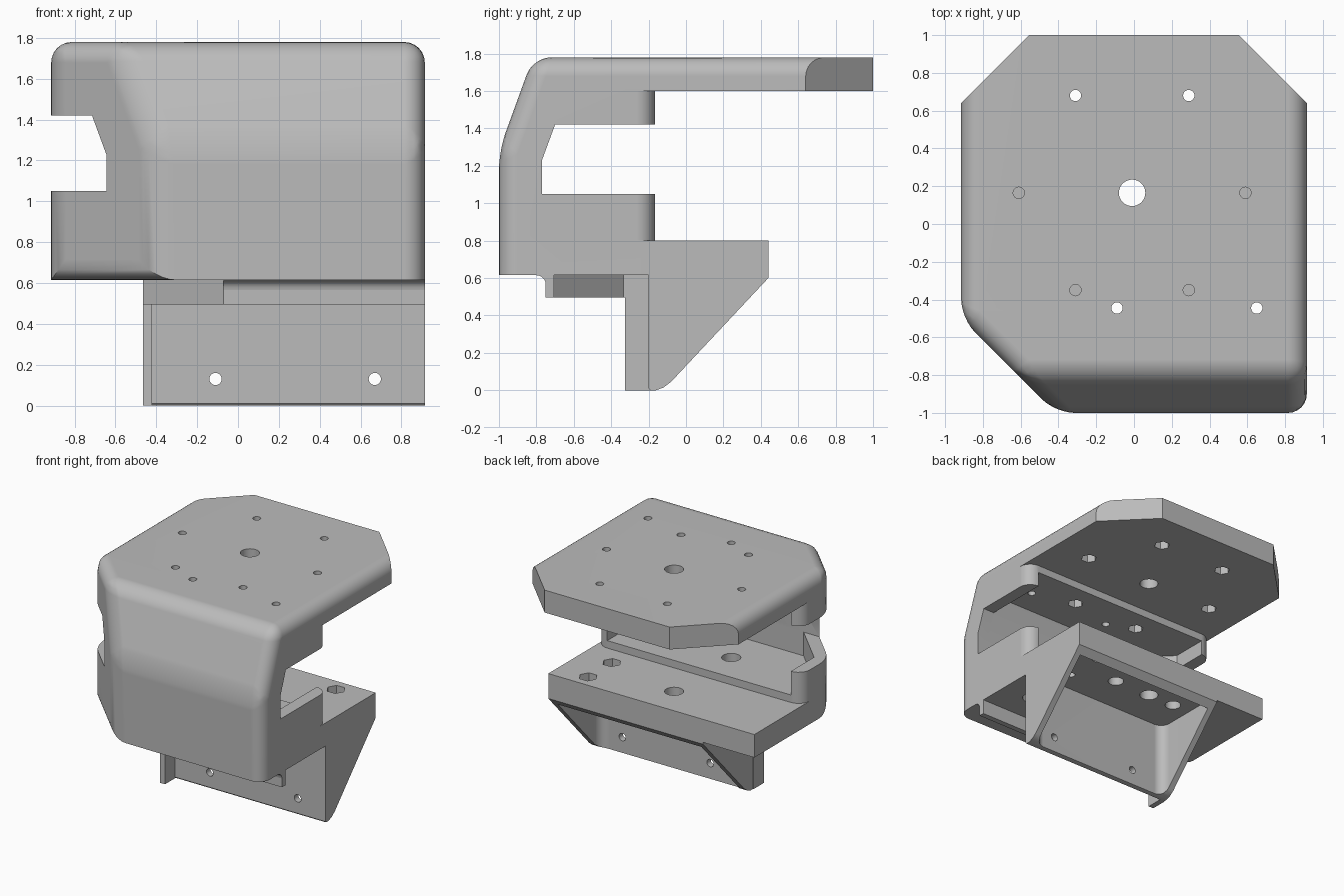
import bpy, bmesh, math
from mathutils import Vector

if "Cube" in bpy.data.objects:
    bpy.data.objects.remove(bpy.data.objects["Cube"])

grey = bpy.data.materials.new("plain_grey")
grey.use_nodes = True
grey.diffuse_color = (0.5, 0.5, 0.5, 1)
grey.node_tree.nodes["Principled BSDF"].inputs["Base Color"].default_value = (0.5, 0.5, 0.5, 1)

W = 0.915  # half width


def make(name, bm):
    bmesh.ops.recalc_face_normals(bm, faces=bm.faces)
    mesh = bpy.data.meshes.new(name)
    bm.to_mesh(mesh)
    bm.free()
    mesh.materials.append(grey)
    obj = bpy.data.objects.new(name, mesh)
    bpy.context.collection.objects.link(obj)
    return obj


def prism(name, pts, axis, lo, hi):
    """Extrude a polygon: (x, y) points along z, or (y, z) points along x."""
    bm = bmesh.new()
    place = (lambda a, b: (a, b, lo)) if axis == "z" else (lambda a, b: (lo, a, b))
    face = bm.faces.new([bm.verts.new(place(*p)) for p in pts])
    ext = bmesh.ops.extrude_face_region(bm, geom=[face])["geom"]
    move = Vector((0, 0, hi - lo)) if axis == "z" else Vector((hi - lo, 0, 0))
    bmesh.ops.translate(bm, vec=move, verts=[g for g in ext if isinstance(g, bmesh.types.BMVert)])
    return make(name, bm)


def rod(x, y, r, lo, hi, sides=24, along_y=False):
    ring = [(x + r * math.cos(2 * math.pi * i / sides), y + r * math.sin(2 * math.pi * i / sides))
            for i in range(sides)]
    obj = prism("hole_cutter", ring, "z", lo, hi)
    if along_y:  # stand-in for a hole bored front to back
        for v in obj.data.vertices:
            v.co = (v.co.x, v.co.z, v.co.y)
        obj.data.flip_normals()
    return obj


def cut(obj, cutter):
    mod = obj.modifiers.new("cut", "BOOLEAN")
    mod.operation, mod.solver, mod.object = "DIFFERENCE", "EXACT", cutter
    cutter.hide_render = True
    bpy.context.view_layer.objects.active = obj
    bpy.ops.object.modifier_apply(modifier=mod.name)
    bpy.data.objects.remove(cutter)


def slice_off(bm, point, normal):
    res = bmesh.ops.bisect_plane(bm, geom=bm.verts[:] + bm.edges[:] + bm.faces[:],
                                 plane_co=point, plane_no=Vector(normal).normalized(), clear_outer=True)
    rim = [g for g in res["geom_cut"] if isinstance(g, bmesh.types.BMEdge)]
    bmesh.ops.contextual_create(bm, geom=rim)
    bmesh.ops.recalc_face_normals(bm, faces=bm.faces)


def arc(cx, cy, r, a0, a1, n=6):
    return [(cx + r * math.cos(math.radians(a0 + (a1 - a0) * i / n)),
             cy + r * math.sin(math.radians(a0 + (a1 - a0) * i / n))) for i in range(n + 1)]


# Outer housing: block with sloped front and one cut corner, rounded edges
bm = bmesh.new()
bmesh.ops.create_cube(bm, size=1)
for v in bm.verts:
    v.co = (v.co.x * 2 * W, v.co.y * 2, 0.615 if v.co.z < 0 else 1.78)
slice_off(bm, (0, -1, 1.28), (0, -0.44, 0.16))
slice_off(bm, (-W, -0.5, 1), (-1, -1, 0))


def rounded(edge):
    normals = [f.normal for f in edge.link_faces]
    if any(n.y > 0.9 for n in normals):
        return False
    if any(n.z < -0.9 for n in normals):
        return any(n.x < -0.5 and n.y < -0.5 for n in normals)
    return True


bmesh.ops.bevel(bm, geom=[e for e in bm.edges if rounded(e)], offset=0.1, segments=6,
                profile=0.5, affect="EDGES", clamp_overlap=True)
for s in (-1, 1):
    slice_off(bm, (s * W, 0.64, 1), (s, 1, 0))
housing = make("housing", bm)

# Open back between top plate and shelf, leaving rounded ends on the side walls
gap = [(1.1, 1.1), (1.1, -0.265)] + arc(W - 0.1, -0.265, 0.1, 0, 90)
gap += [(-x, y) for x, y in reversed(gap)]
cut(housing, prism("gap_cutter", gap, "z", 0.8, 1.6))
cut(housing, prism("shelf_end_cutter", [(0.44, 0.5), (1.2, 0.5), (1.2, 1.6), (0.44, 1.6)], "x", -1.2, 1.2))

# Side windows following the sloped front wall
cut(housing, prism("window_cutter", [(-0.77, 1.05), (0, 1.05), (0, 1.42), (-0.70, 1.42), (-0.77, 1.23)],
                   "x", -1.2, 1.2))

# Inner pocket, clipped parallel to the cut corner
bm = bmesh.new()
pocket = prism("pocket_cutter", [(-0.77, 0.86), (0, 0.86), (0, 1.54), (-0.657, 1.54), (-0.77, 1.23)],
               "x", 0.1 - W, W - 0.1)
bm.from_mesh(pocket.data)
slice_off(bm, (0.1 - W, -0.46, 1), (-1, -1, 0))
bm.to_mesh(pocket.data)
bm.free()
cut(housing, pocket)

# Holes in the top plate with hexagonal nut pockets underneath
for x, y, top in ((-0.31, 0.68, 1.68), (0.29, 0.68, 1.68), (-0.61, 0.165, 1.68), (0.59, 0.165, 1.68),
                  (-0.31, -0.35, 1.64), (0.29, -0.35, 1.64)):
    cut(housing, rod(x, y, 0.03, 1.5, 2))
    cut(housing, rod(x, y, 0.06, 1.5, top, 6))
cut(housing, rod(-0.01, 0.165, 0.07, 0.5, 2, 32))
for x in (-0.09, 0.65):
    cut(housing, rod(x, -0.445, 0.03, 1.5, 2))
    cut(housing, rod(x, -0.445, 0.07, 0.5, 1, 32))
# Shelf nut pockets and blind holes from below
for y in (0.02, 0.32):
    cut(housing, rod(0.645, y, 0.03, 0.5, 1))
    cut(housing, rod(0.645, y, 0.07, 0.72, 1, 6))
for x in (0.32, -0.25):
    cut(housing, rod(x, 0.165, 0.06, 0.5, 0.72))

# Lower bracket: upright plate with a triangular gusset at each end
side = [(-0.2, 0.01), (-0.19, 0), (-0.16, 0), (-0.12, 0.015), (-0.08, 0.045),
        (0.44, 0.6), (0.44, 0.615), (-0.2, 0.615)]
bracket = prism("lower_bracket", side, "x", -0.46, W)
x0, x1, y0, y1, r = -0.41, W - 0.05, -0.15, 0.39, 0.08
hollow = arc(x0 + r, y0 + r, r, 180, 270) + arc(x1 - r, y0 + r, r, 270, 360) + [(x1, y1), (x0, y1)]
cut(bracket, prism("hollow_cutter", hollow, "z", -0.1, 0.7))
for x in (-0.11, 0.67):
    cut(bracket, rod(x, 0.13, 0.03, -0.4, 0.0, 24, True))

# Front flange on the bracket, and the thin skirt under the housing
flange = prism("bracket_flange", [(-0.465, -0.325), (-0.42, -0.325), (-0.42, -0.19), (-0.465, -0.19)],
               "z", 0, 0.615)
skirt = prism("skirt", [(W, -0.75), (-0.07, -0.75), (-0.465, -0.355), (-0.465, -0.3), (-0.42, -0.3),
                        (-0.42, -0.335), (-0.05, -0.705), (W, -0.705)], "z", 0.495, 0.615)
# Fillet strip where the skirt meets the housing
prism("skirt_fillet", [(-0.75, 0.615), (-0.75, 0.565)] + arc(-0.8, 0.565, 0.05, 0, 90, 5)[1:],
      "x", -0.07, W)

# Soft shading on the rounded edges only
for obj in [o for o in bpy.context.scene.objects if o.type == "MESH"]:
    bpy.ops.object.select_all(action="DESELECT")
    obj.select_set(True)
    bpy.context.view_layer.objects.active = obj
    bpy.ops.object.shade_smooth_by_angle(angle=math.radians(30))
    obj.modifiers.new("even_normals", "WEIGHTED_NORMAL").keep_sharp = True
